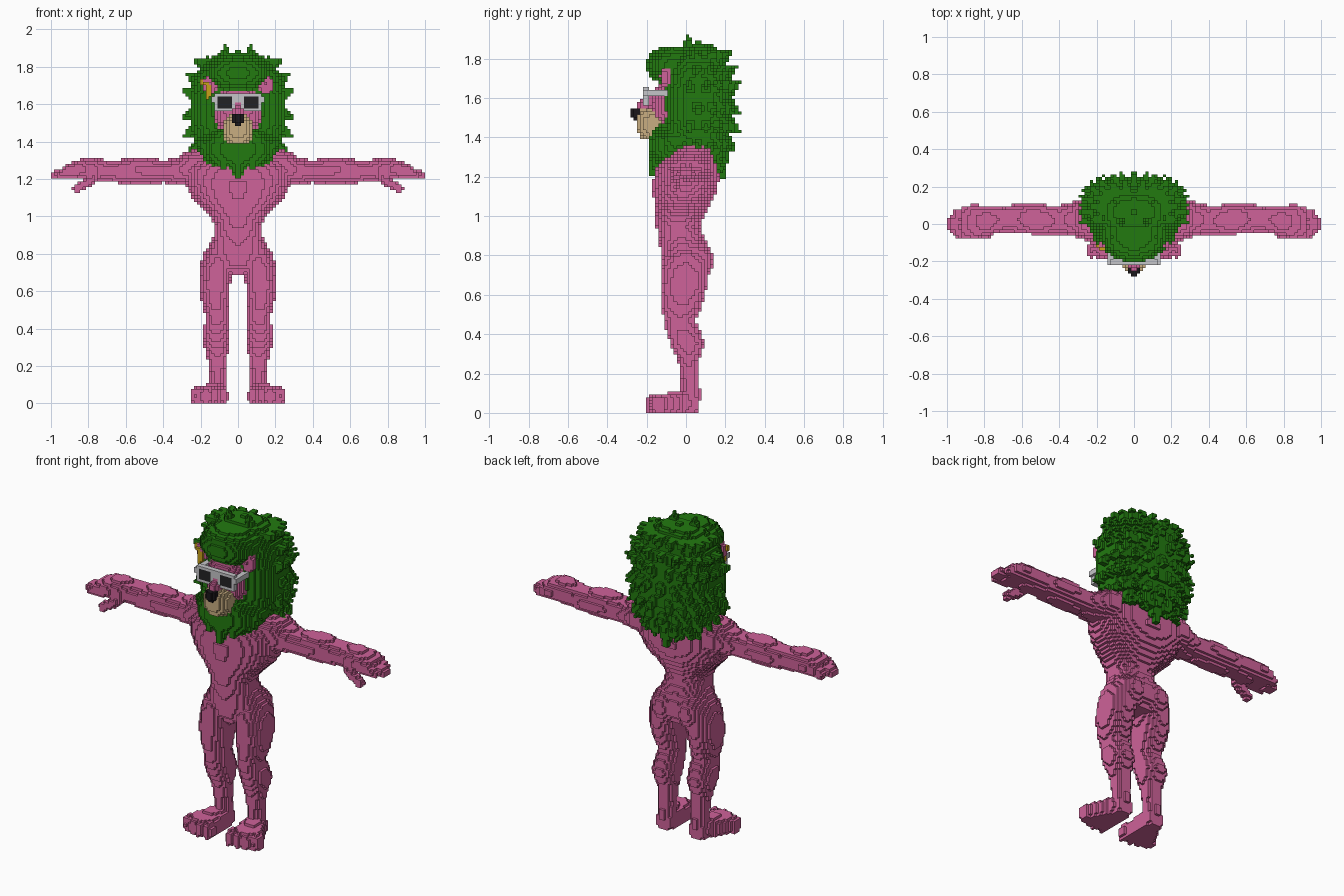
import bpy, math
from mathutils import Vector

S = 2 / 128                      # voxel size
cells = {}                       # (i, j, k) -> part name


def fill(part, lo, hi, inside, mirror):
    a = [math.floor(v / S) for v in lo]
    b = [math.ceil(v / S) for v in hi]
    for i in range(a[0], b[0] + 1):
        for j in range(a[1], b[1] + 1):
            for k in range(max(a[2], 0), b[2] + 1):
                if inside(((i + .5) * S, (j + .5) * S, (k + .5) * S)):
                    cells[i, j, k] = part
                    if mirror:
                        cells[-1 - i, j, k] = part


def blob(part, c, r, p=2, mirror=False):
    """Superellipsoid; a high power gives a box."""
    fill(part, [c[n] - r[n] for n in range(3)], [c[n] + r[n] for n in range(3)],
         lambda q: sum(abs((q[n] - c[n]) / r[n]) ** p for n in range(3)) <= 1, mirror)


def spike(part, a, b, r0, r1, mirror=False):
    """Tapered capsule from a to b."""
    a, b = Vector(a), Vector(b)
    d, m = b - a, max(r0, r1)

    def inside(q):
        v = Vector(q) - a
        t = min(1, max(0, v.dot(d) / d.length_squared))
        return (v - d * t).length <= r0 + (r1 - r0) * t
    fill(part, [min(a[n], b[n]) - m for n in range(3)],
         [max(a[n], b[n]) + m for n in range(3)], inside, mirror)


def loft(part, axis, rows, p=2.2, mirror=False):
    """Oval sections (position, centre u, centre v, radius u, radius v) along an axis."""
    u, v = [n for n in range(3) if n != axis]
    lo, hi = [0] * 3, [0] * 3
    lo[axis], hi[axis] = rows[0][0], rows[-1][0]
    for n, o in ((u, 1), (v, 2)):
        lo[n] = min(r[o] - r[o + 2] for r in rows)
        hi[n] = max(r[o] + r[o + 2] for r in rows)

    def inside(q):
        for r, s in zip(rows, rows[1:]):
            if r[0] <= q[axis] <= s[0]:
                t = (q[axis] - r[0]) / (s[0] - r[0])
                cu, cv, ru, rv = [r[n] + (s[n] - r[n]) * t for n in range(1, 5)]
                return abs((q[u] - cu) / ru) ** p + abs((q[v] - cv) / rv) ** p <= 1
        return False
    fill(part, lo, hi, inside, mirror)


# torso and buttocks
loft("torso", 2, [(.68, 0, 0, .07, .08), (.74, 0, 0, .17, .12), (.80, 0, 0, .185, .125),
                  (.88, 0, -.02, .135, .118), (.95, 0, -.04, .125, .112), (1.0, 0, -.03, .15, .125),
                  (1.1, 0, -.01, .245, .155), (1.18, 0, 0, .285, .166), (1.25, 0, .003, .30, .16),
                  (1.31, 0, .025, .29, .135), (1.355, 0, .04, .25, .10)])
blob("torso", (.085, .055, .77), (.085, .085, .10), mirror=True)

# legs
loft("legs", 2, [(.04, .11, .02, .05, .05), (.10, .11, .022, .045, .05), (.16, .112, .022, .043, .047),
                 (.25, .112, .012, .055, .05), (.35, .118, .008, .074, .088), (.42, .113, -.015, .068, .088),
                 (.47, .112, -.032, .062, .082), (.55, .122, -.022, .075, .103),
                 (.63, .125, -.013, .083, .117), (.72, .115, -.005, .09, .12),
                 (.80, .10, 0, .085, .115)], mirror=True)

# feet with toes
loft("feet", 1, [(-.17, .152, .035, .092, .05), (-.12, .15, .04, .09, .06), (-.06, .135, .045, .075, .06),
                 (0, .115, .05, .058, .06), (.067, .11, .045, .04, .045)], 3, True)
for n, y in enumerate((-.165, -.165, -.155, -.14)):
    blob("feet", (.077 + .05 * n, y, .042), (.025, .04, .047), 2.5, True)

# arms with hands
loft("arms", 0, [(.20, .03, 1.26, .12, .095), (.27, .03, 1.26, .11, .09), (.33, .025, 1.245, .09, .068),
                 (.40, .02, 1.24, .078, .06), (.48, .022, 1.245, .08, .07), (.55, .025, 1.247, .08, .074),
                 (.63, .028, 1.24, .077, .062), (.70, .025, 1.243, .068, .058), (.79, .016, 1.253, .08, .062),
                 (.86, .012, 1.25, .095, .052), (.92, .005, 1.24, .085, .04)], mirror=True)
for y0, y1, x in ((-.055, -.05, .945), (-.015, -.018, .978), (.028, .018, .978), (.068, .058, .945)):
    spike("arms", (.89, y0, 1.245), (x, y1, 1.222), .026, .022, True)
spike("arms", (.77, -.045, 1.205), (.86, -.06, 1.148), .028, .024, True)

# mane: core, forelock, beard and rows of tufts
C, R, P = (0, .06, 1.57), (.255, .175, .31), 2.6
blob("mane", C, R, P)
blob("mane", (0, -.05, 1.765), (.17, .15, .098), 2.4)
blob("mane", (0, -.07, 1.36), (.185, .12, .12), 2.5)
spike("mane", (0, -.11, 1.34), (0, -.165, 1.22), .09, .02)
for row, z in enumerate((1.81, 1.73, 1.645, 1.56, 1.47, 1.38, 1.31)):
    f = (1 - abs((z - C[2]) / R[2]) ** P) ** (1 / P)
    for n in range(6):
        a = math.radians(18 * n + 9 * (row % 2) - 9)
        x = R[0] * f * abs(math.cos(a)) ** (2 / P)
        y = R[1] * f * math.copysign(abs(math.sin(a)) ** (2 / P), a)
        lift = .035 if z > 1.6 else -.045
        base = (x * .82, C[1] + y * .82, z - lift * .3)
        tip = (x + .05 * math.cos(a), C[1] + y + .045 * math.sin(a), z + lift)
        spike("mane", base, tip, .05, .006, True)
for x, y, z in ((.07, .01, 1.915), (.17, .03, 1.865), (0, .06, 1.895), (.12, -.07, 1.855),
                (.1, .12, 1.865), (.05, -.12, 1.845)):
    spike("mane", (x * .85, y + .01, z - .09), (x, y, z), .05, .008, True)
for a, b in (((.08, -.11, 1.34), (.08, -.16, 1.255)), ((.15, -.06, 1.37), (.16, -.1, 1.29)),
             ((0, .15, 1.36), (0, .19, 1.19)), ((.08, .15, 1.37), (.075, .20, 1.25)),
             ((.15, .12, 1.4), (.16, .17, 1.30))):
    spike("mane", a, b, .075, .012, True)

# face, ears and muzzle
blob("face", (0, -.06, 1.56), (.138, .118, .14), 2.2)
blob("ears", (.15, -.105, 1.705), (.038, .028, .055), 2.2, True)
loft("muzzle", 2, [(1.385, 0, -.17, .05, .055), (1.42, 0, -.175, .075, .07),
                   (1.48, 0, -.175, .085, .078), (1.52, 0, -.175, .065, .075), (1.55, 0, -.17, .03, .07)], 2.4)
spike("face", (0, -.15, 1.605), (0, -.225, 1.555), .04, .028)
blob("nose", (0, -.252, 1.523), (.034, .026, .033))

# sunglasses
blob("glasses_frame", (.07, -.203, 1.607), (.055, .02, .045), 30, True)
blob("glasses_frame", (0, -.203, 1.632), (.03, .02, .017), 30)
blob("glasses_frame", (.127, -.155, 1.622), (.012, .06, .017), 30, True)
blob("lenses", (.07, -.205, 1.602), (.035, .02, .031), 30, True)

# earring on one ear
spike("earring", (-.193, -.115, 1.715), (-.16, -.13, 1.702), .013, .013)
spike("earring", (-.16, -.13, 1.702), (-.16, -.13, 1.64), .013, .012)

# materials
COLOURS = {"pink_skin": (.62, .122, .319), "green_hair": (.016, .195, .005), "tan_fur": (.58, .42, .22),
           "pale_grey": (.56, .56, .58), "dark_lens": (.016, .016, .018), "black_nose": (.01, .008, .01),
           "yellow_metal": (.58, .36, .01)}
PART_COLOUR = {"mane": "green_hair", "muzzle": "tan_fur", "nose": "black_nose",
               "glasses_frame": "pale_grey", "lenses": "dark_lens", "earring": "yellow_metal"}
mats = {}
for name, c in COLOURS.items():
    mats[name] = bpy.data.materials.new(name)
    mats[name].diffuse_color = (*c, 1)

# one flat-faced mesh per part from its exposed voxel sides
SIDES = [((1, 0, 0), ((1, 0, 0), (1, 1, 0), (1, 1, 1), (1, 0, 1))),
         ((-1, 0, 0), ((0, 0, 0), (0, 0, 1), (0, 1, 1), (0, 1, 0))),
         ((0, 1, 0), ((0, 1, 0), (0, 1, 1), (1, 1, 1), (1, 1, 0))),
         ((0, -1, 0), ((0, 0, 0), (1, 0, 0), (1, 0, 1), (0, 0, 1))),
         ((0, 0, 1), ((0, 0, 1), (1, 0, 1), (1, 1, 1), (0, 1, 1))),
         ((0, 0, -1), ((0, 0, 0), (0, 1, 0), (1, 1, 0), (1, 0, 0)))]
for part in sorted(set(cells.values())):
    verts, faces = {}, []
    for (i, j, k), owner in cells.items():
        if owner != part:
            continue
        for (dx, dy, dz), corners in SIDES:
            if (i + dx, j + dy, k + dz) not in cells:
                faces.append([verts.setdefault((i + a, j + b, k + c), len(verts)) for a, b, c in corners])
    mesh = bpy.data.meshes.new(part)
    mesh.from_pydata([(x * S, y * S, z * S) for x, y, z in verts], [], faces)
    mesh.materials.append(mats[PART_COLOUR.get(part, "pink_skin")])
    bpy.context.collection.objects.link(bpy.data.objects.new(part, mesh))
